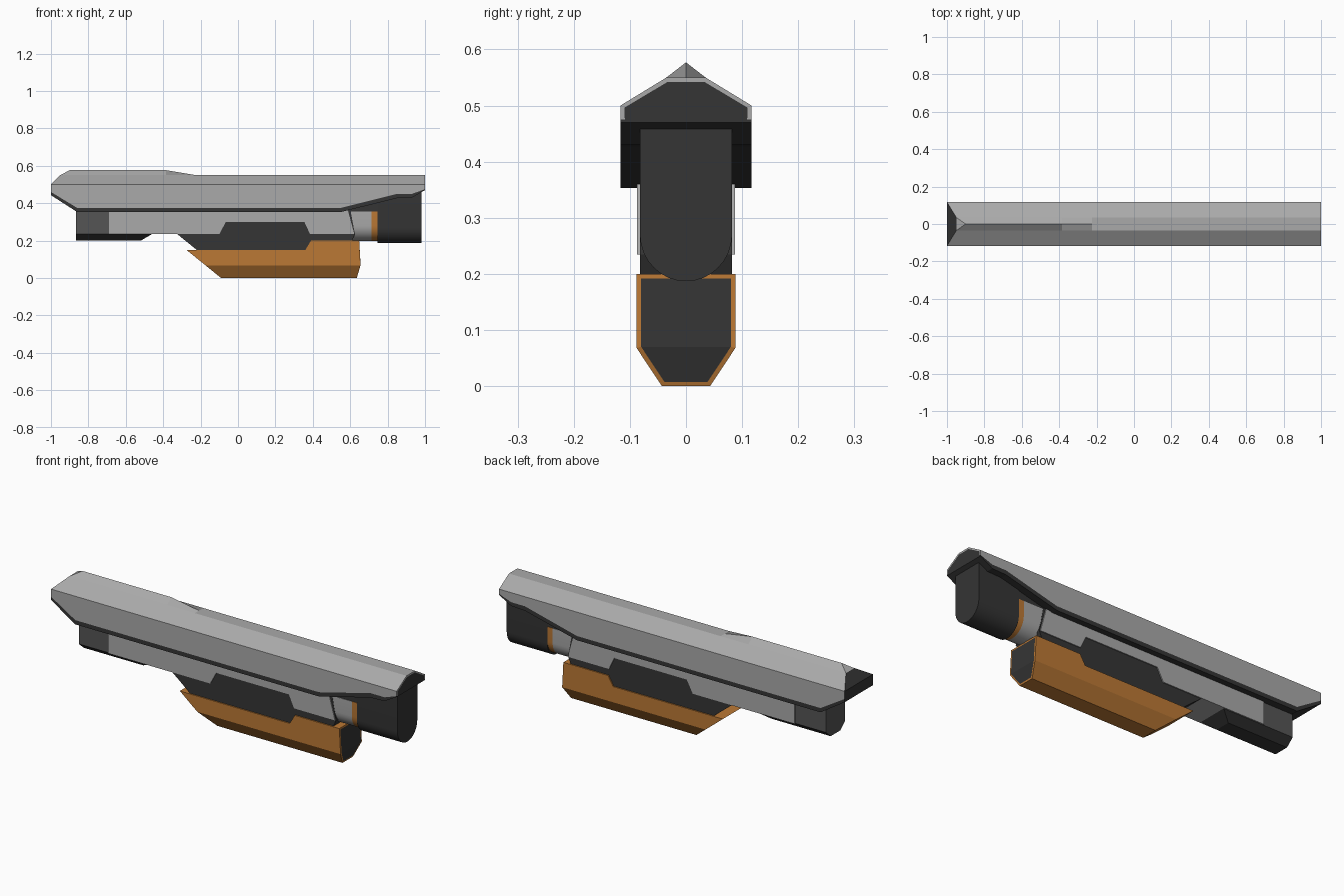
import bpy, bmesh, math
from mathutils import Vector

if "Cube" in bpy.data.objects:
    bpy.data.objects.remove(bpy.data.objects["Cube"])


def material(name, c):
    m = bpy.data.materials.new(name)
    m.diffuse_color = (*c, 1)
    m.use_nodes = True
    m.node_tree.nodes["Principled BSDF"].inputs["Base Color"].default_value = m.diffuse_color
    return m


GREY = material("light_grey", (0.40, 0.40, 0.40))
DARK = material("dark_grey", (0.035, 0.035, 0.035))
MID = material("mid_grey", (0.09, 0.09, 0.09))
ORANGE = material("orange", (0.50, 0.19, 0.035))


def finish(name, bm, mats):
    bmesh.ops.recalc_face_normals(bm, faces=bm.faces)
    me = bpy.data.meshes.new(name)
    bm.to_mesh(me)
    bm.free()
    for m in mats:
        me.materials.append(m)
    ob = bpy.data.objects.new(name, me)
    bpy.context.collection.objects.link(ob)
    return ob


def extrude(verts, vec):
    bm = bmesh.new()
    f = bm.faces.new([bm.verts.new(v) for v in verts])
    r = bmesh.ops.extrude_face_region(bm, geom=[f], use_keep_orig=True)
    bmesh.ops.translate(bm, vec=vec, verts=[g for g in r["geom"] if isinstance(g, bmesh.types.BMVert)])
    bmesh.ops.recalc_face_normals(bm, faces=bm.faces)
    return bm


def side_prism(pts, w):
    """Side profile (x, z) extruded to half width w."""
    return extrude([(x, -w, z) for x, z in pts], (0, 2 * w, 0))


def chamfer_bottom(bm, w, z_side, w_bottom, z_bottom):
    for s in (1, -1):
        no = Vector((0, s * (z_side - z_bottom), -(w - w_bottom)))
        geom = bm.verts[:] + bm.edges[:] + bm.faces[:]
        bmesh.ops.bisect_plane(bm, geom=geom, dist=1e-5, plane_co=(0, s * w, z_side),
                               plane_no=no, clear_outer=True)
        bmesh.ops.holes_fill(bm, edges=[e for e in bm.edges if e.is_boundary], sides=0)
    bmesh.ops.recalc_face_normals(bm, faces=bm.faces)


def u_prism(name, x0, x1, w, top, spring, bottom, mat):
    """Round-bottomed section extruded along x."""
    n = 16
    pts = [(w, top)] + [(w * math.cos(math.pi * i / n), spring - (spring - bottom) * math.sin(math.pi * i / n))
                        for i in range(n + 1)] + [(-w, top)]
    ob = finish(name, extrude([(x0, y, z) for y, z in pts], (x1 - x0, 0, 0)), [mat])
    bpy.ops.object.select_all(action='DESELECT')
    ob.select_set(True)
    bpy.context.view_layer.objects.active = ob
    bpy.ops.object.shade_smooth_by_angle(angle=math.radians(30))


# Top shell: sections (x, strip bottom, wall bottom, ridge height)
W, T = 0.117, 0.035
stations = [(-1, .443, .46, .577), (-.86, .353, .375, .577), (-.385, .353, .375, .577),
            (-.225, .353, .375, .55), (.55, .353, .375, .55), (.85, .427, .45, .55),
            (.93, .43, .45, .55), (1, .47, .475, .55)]
bm = bmesh.new()
rings = []
for k, (x, zs, zw, zr) in enumerate(stations):
    half = [(x, W, zs), (x, W, zw), (x, W, .5), (x, T, .55)]
    ridge = (x, 0, zr)
    if k == 0:  # raked nose
        half[3] = (-.95, T, .55)
        ridge = (-.9, 0, zr)
    sec = half + [ridge] + [(a, -b, c) for a, b, c in reversed(half)]
    rings.append([bm.verts.new(v) for v in sec])
for a, b in zip(rings, rings[1:]):
    for i in range(9):
        j = (i + 1) % 9
        f = bm.faces.new((a[i], a[j], b[j], b[i]))
        f.material_index = int(i in (0, 7, 8))
for idx, m in (((0, 1, 2, 6, 7, 8), 1), ((2, 3, 5, 6), 1), ((3, 4, 5), 0)):
    bm.faces.new([rings[0][i] for i in idx]).material_index = m
cap = bm.faces.new(rings[-1])
bmesh.ops.recalc_face_normals(bm, faces=bm.faces)
rim = bmesh.ops.inset_region(bm, faces=[cap], thickness=.008, use_even_offset=False)["faces"]
cap.material_index = 1
for f in rim:
    f.material_index = int(f.calc_center_median().z < .482)
finish("top_shell", bm, [GREY, DARK])

# Front block with chamfered underside
bm = side_prism([(-.865, .37), (-.865, .2), (-.52, .2), (-.46, .235), (-.46, .37)], .08)
chamfer_bottom(bm, .08, .235, .04, .2)
for f in bm.faces:
    f.material_index = int(f.normal.z < -.3)
finish("front_block", bm, [MID, DARK])

# Dark core body and the filler under the rear of the shell
finish("core_body", side_prism([(-.68, .37), (-.68, .237), (-.325, .235), (-.22, .15), (.36, .15),
                                (.39, .2), (.61, .2), (.625, .235), (.6, .37)], .082), [DARK])
finish("rear_filler", side_prism([(.5, .345), (.76, .345), (.76, .42), (.5, .37)], .079), [DARK])

# Light side panel with a notch
finish("side_panel", side_prism([(-.69, .36), (-.69, .235), (-.1, .235), (-.065, .3), (.355, .3),
                                 (.385, .235), (.622, .235), (.588, .36)], .087), [GREY])

# Rounded rear collar, ring and end block
u_prism("rear_collar", .6, .715, .081, .357, .28, .198, GREY)
u_prism("orange_ring", .715, .747, .081, .357, .28, .198, ORANGE)
u_prism("rear_block", .745, .98, .082, .466, .27, .187, DARK)

# Orange lower housing with dark end plate
bm = side_prism([(-.275, .15), (-.09, 0), (.635, 0), (.655, .068), (.648, .2), (.39, .2), (.36, .15)], .088)
chamfer_bottom(bm, .088, .068, .043, 0)
ends = [f for f in bm.faces if f.normal.x > .85 and f.calc_center_median().x > .6]
bmesh.ops.inset_region(bm, faces=ends, thickness=.008, use_even_offset=True)
for f in ends:
    f.material_index = 1
finish("lower_housing", bm, [ORANGE, DARK])
